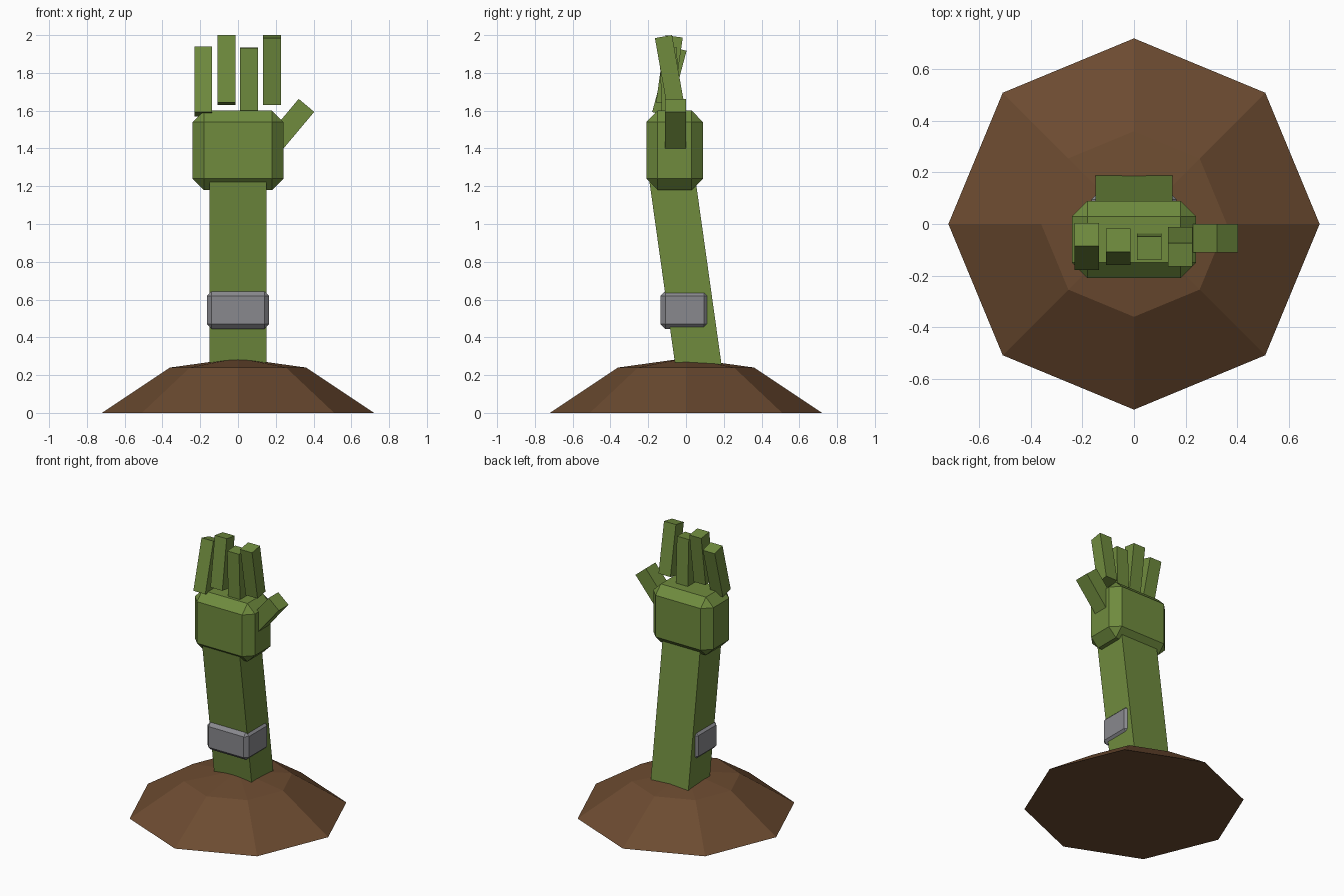
import bpy, bmesh
from math import radians, sin, cos, pi

cube = bpy.data.objects.get("Cube")
if cube:
    bpy.data.objects.remove(cube, do_unlink=True)


def material(name, rgb):
    m = bpy.data.materials.new(name)
    m.use_nodes = True
    m.diffuse_color = (*rgb, 1)
    m.node_tree.nodes["Principled BSDF"].inputs["Base Color"].default_value = (*rgb, 1)
    return m


green = material("rotten_green", (0.16, 0.26, 0.048))
grey = material("cuff_grey", (0.25, 0.25, 0.27))
brown = material("soil_brown", (0.15, 0.07, 0.03))


def finish(name, bm, mat):
    bmesh.ops.recalc_face_normals(bm, faces=bm.faces)
    mesh = bpy.data.meshes.new(name)
    bm.to_mesh(mesh)
    bm.free()
    mesh.materials.append(mat)
    ob = bpy.data.objects.new(name, mesh)
    bpy.context.collection.objects.link(ob)
    return ob


def box(name, size, centre, mat, tilt_x=0, tilt_y=0, bevel=0):
    bm = bmesh.new()
    bmesh.ops.create_cube(bm, size=1)
    bmesh.ops.scale(bm, vec=size, verts=bm.verts)
    ob = finish(name, bm, mat)
    ob.location = centre
    ob.rotation_euler = (radians(tilt_x), radians(tilt_y), 0)
    if bevel:
        mod = ob.modifiers.new("chamfer", "BEVEL")
        mod.width = bevel
        mod.segments = 1
        mod.limit_method = "NONE"
    return ob


# Mound: two octagon rings closed by a low peak and a flat underside
bm = bmesh.new()
rings = [[bm.verts.new((r * cos(i * pi / 4), r * sin(i * pi / 4), z)) for i in range(8)]
         for r, z in ((0.72, 0), (0.36, 0.24))]
peak = bm.verts.new((0, 0, 0.29))
bm.faces.new(rings[0])
for i in range(8):
    j = (i + 1) % 8
    bm.faces.new((rings[0][i], rings[0][j], rings[1][j], rings[1][i]))
    bm.faces.new((rings[1][i], rings[1][j], peak))
finish("mound", bm, brown)

# Forearm, cuff and palm
box("forearm", (0.30, 0.243, 1.14), (0, 0, 0.72), green, tilt_x=8)
box("cuff", (0.33, 0.255, 0.20), (0, -0.007, 0.545), grey, bevel=0.025)
box("palm", (0.48, 0.30, 0.42), (0, -0.06, 1.39), green, bevel=0.06)

# Fingers: x, centre height, forward lean in degrees
fingers = {
    "little_finger": (-0.184, 1.755, -15),
    "ring_finger": (-0.062, 1.815, -8),
    "middle_finger": (0.059, 1.753, 2),
    "index_finger": (0.18, 1.815, 10),
}
for name, (x, z, lean) in fingers.items():
    box(name, (0.095, 0.092, 0.36), (x, -0.088, z), green, tilt_x=lean)

# Thumb
box("thumb", (0.107, 0.11, 0.30), (0.266, -0.055, 1.513), green, tilt_y=40)
